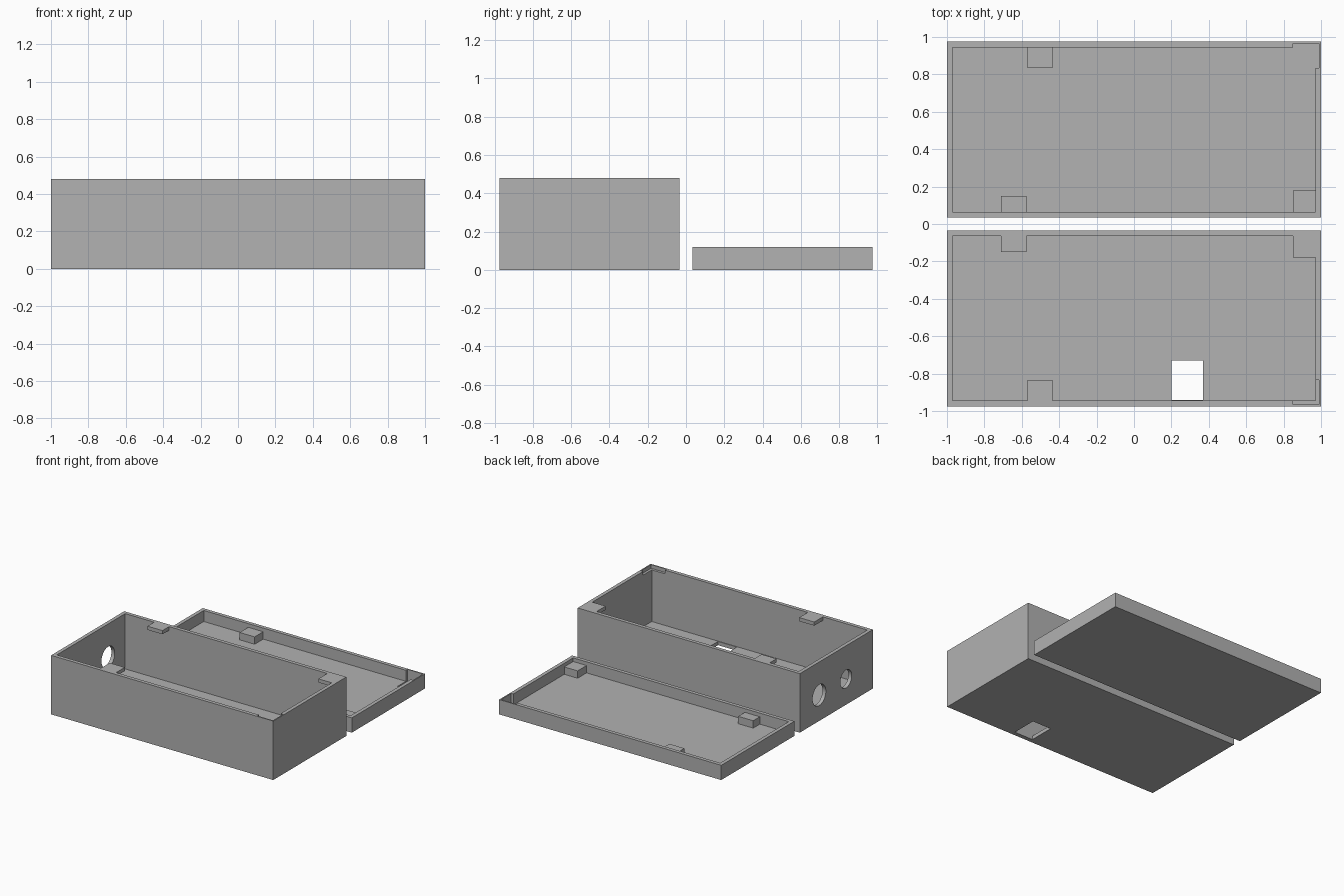
import bpy, bmesh, math
from mathutils import Matrix

if "Cube" in bpy.data.objects:
    bpy.data.objects.remove(bpy.data.objects["Cube"])

GREY = bpy.data.materials.new("plain_grey")
GREY.use_nodes = True
GREY.diffuse_color = (0.445, 0.445, 0.445, 1)
GREY.node_tree.nodes["Principled BSDF"].inputs["Base Color"].default_value = GREY.diffuse_color

WALL, THIN = 0.03, 0.01           # wall thickness, wall left behind the corner recess
NEAR, FAR = 0.035, 0.975          # edges of each half, measured from the gap
BOX_H, LID_H = 0.48, 0.12
TAB_H = 0.03


def add_object(name, bm):
    mesh = bpy.data.meshes.new(name)
    bm.to_mesh(mesh)
    bm.free()
    mesh.materials.append(GREY)
    obj = bpy.data.objects.new(name, mesh)
    bpy.context.collection.objects.link(obj)
    return obj


def block(name, x, y, z):
    """Box between the given (low, high) limits."""
    bm = bmesh.new()
    bmesh.ops.create_cube(bm, size=1)
    limits = [sorted(pair) for pair in (x, y, z)]
    for v in bm.verts:
        v.co = [hi if c > 0 else lo for c, (lo, hi) in zip(v.co, limits)]
    return add_object(name, bm)


def side_hole(name, y, z, radius):
    """Round cutter through the right wall."""
    bm = bmesh.new()
    bmesh.ops.create_cone(bm, cap_ends=True, segments=48, radius1=radius, radius2=radius,
                          depth=0.2, matrix=Matrix.Translation((-1, y, z))
                          @ Matrix.Rotation(math.pi / 2, 4, 'Y'))
    return add_object(name, bm)


def cut(target, cutter):
    mod = target.modifiers.new("cut", 'BOOLEAN')
    mod.operation, mod.solver, mod.object = 'DIFFERENCE', 'EXACT', cutter
    bpy.context.view_layer.objects.active = target
    bpy.ops.object.modifier_apply(modifier=mod.name)
    bpy.data.objects.remove(cutter)


def tray(name, side, height):
    """Open tray on the front (-1) or back (+1) side of the gap."""
    shell = block(name, (-1, 1), (side * NEAR, side * FAR), (0, height))
    cut(shell, block("cavity_cutter", (WALL - 1, 1 - WALL),
                     (side * (NEAR + WALL), side * (FAR - WALL)), (WALL, height + 0.1)))
    return shell


def corner_recess(shell, side, bottom, top):
    cut(shell, block("recess_cutter", (0.85, 1 - THIN),
                     (side * 0.835, side * (FAR - THIN)), (bottom, top + 0.1)))


# Two halves lying side by side
box = tray("box_body", -1, BOX_H)
lid = tray("lid", 1, LID_H)

# Tabs under the box rim, mirrored by blocks standing on the lid floor
TABS = {"inner_tab": ((-0.71, -0.575), (NEAR + WALL, 0.15)),
        "outer_tab": ((-0.57, -0.435), (0.835, FAR - WALL)),
        "corner_tab": ((0.85, 1 - WALL), (NEAR + WALL, 0.18))}
for name, (x, y) in TABS.items():
    block("box_" + name, x, [-v for v in y], (BOX_H - TAB_H, BOX_H))
    block("lid_" + name, x, y, (WALL, 0.09))

# Thinned corner opposite the corner tab
corner_recess(box, -1, BOX_H - TAB_H, BOX_H)
corner_recess(lid, 1, WALL - 0.004, LID_H)

# Floor opening and two round side openings in the box
cut(box, block("floor_cutter", (0.2, 0.37), (-0.94, -0.73), (-0.1, 0.1)))
cut(box, side_hole("large_hole_cutter", -0.285, 0.21, 0.085))
cut(box, side_hole("small_hole_cutter", -0.63, 0.21, 0.073))
